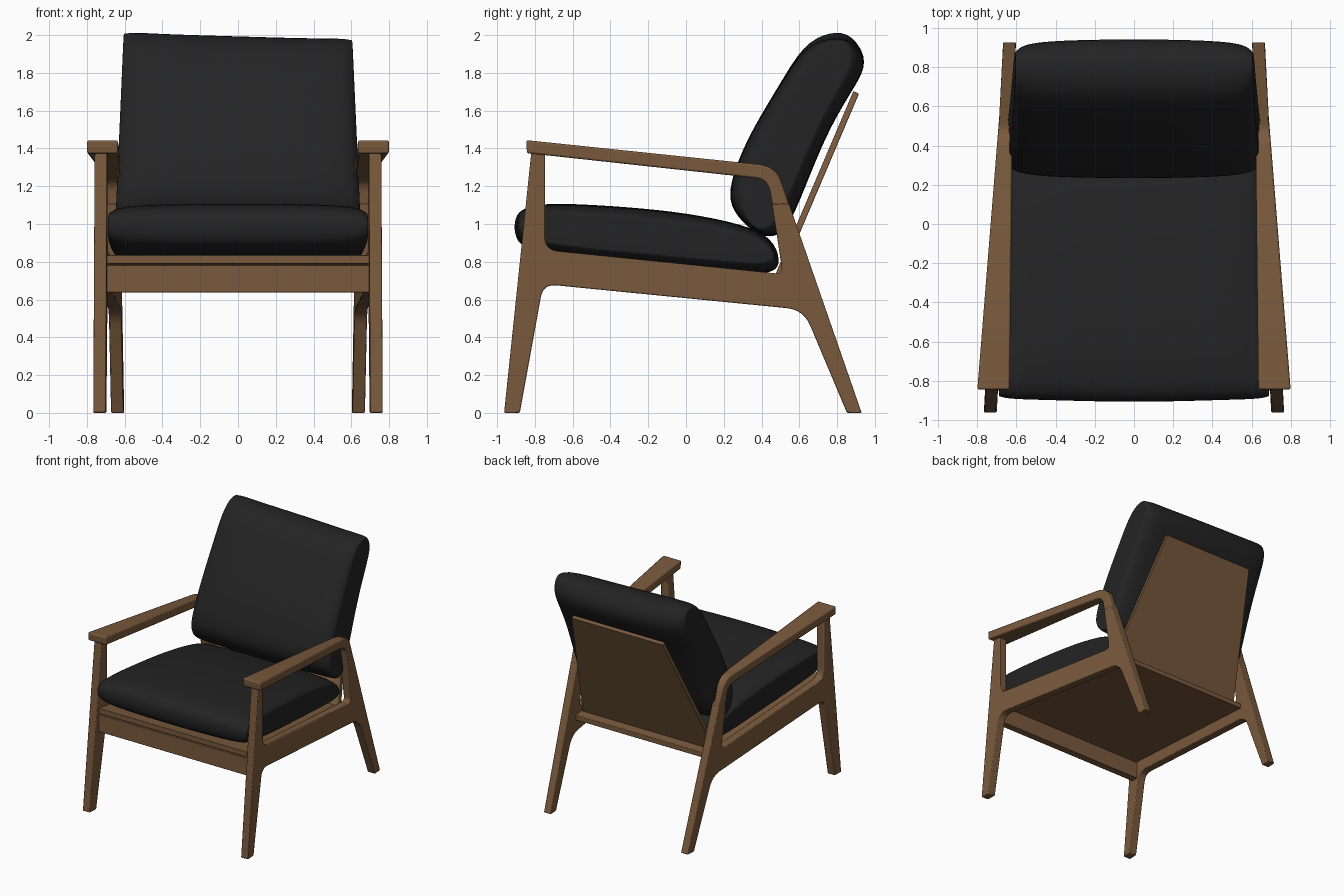
import bpy, bmesh, math
from mathutils import Vector

if "Cube" in bpy.data.objects:
    bpy.data.objects.remove(bpy.data.objects["Cube"])


def material(name, rgb):
    m = bpy.data.materials.new(name)
    m.diffuse_color = (*rgb, 1)
    m.use_nodes = True
    m.node_tree.nodes["Principled BSDF"].inputs["Base Color"].default_value = m.diffuse_color
    return m


WOOD = material("walnut_wood", (0.195, 0.102, 0.047))
FABRIC = material("black_fabric", (0.017, 0.017, 0.017))


def finish(name, bm, mat, angle):
    bmesh.ops.recalc_face_normals(bm, faces=bm.faces)
    me = bpy.data.meshes.new(name)
    bm.to_mesh(me)
    bm.free()
    me.materials.append(mat)
    ob = bpy.data.objects.new(name, me)
    bpy.context.collection.objects.link(ob)
    bpy.context.view_layer.objects.active = ob
    ob.select_set(True)
    bpy.ops.object.shade_smooth_by_angle(angle=math.radians(angle))
    ob.select_set(False)
    return ob


def fillet(corners, steps=6):
    """Round each (y, z, radius) corner of a closed outline."""
    out, n = [], len(corners)
    for i, c in enumerate(corners):
        p = Vector(c[:2])
        if len(c) < 3:
            out.append(p)
            continue
        a = p + (Vector(corners[i - 1][:2]) - p).normalized() * c[2]
        b = p + (Vector(corners[(i + 1) % n][:2]) - p).normalized() * c[2]
        for k in range(steps + 1):
            t = k / steps
            out.append(a * (1 - t) ** 2 + p * 2 * t * (1 - t) + b * t * t)
    return out


def board(name, corners, lo, hi, bevel=0.006, mirror=False):
    """Side outline stretched in x between lo(y, z) and hi(y, z)."""
    pts = fillet(corners)
    bm = bmesh.new()
    left = [bm.verts.new((lo(*p), *p)) for p in pts]
    right = [bm.verts.new((hi(*p), *p)) for p in pts]
    bm.faces.new(left)
    bm.faces.new(right)
    for i in range(len(pts)):
        j = (i + 1) % len(pts)
        bm.faces.new((left[i], left[j], right[j], right[i]))
    ob = finish(name, bm, WOOD, 35)
    b = ob.modifiers.new("soft_edges", 'BEVEL')
    b.width, b.segments, b.limit_method = bevel, 2, 'ANGLE'
    b.angle_limit = math.radians(40)
    if mirror:
        ob.modifiers.new("other_side", 'MIRROR')
    return ob


def cushion(name, profile, axis, half_width, skew):
    """Pillow: side profile lofted across x, thinner towards both ends."""
    axis = Vector(axis).normalized()
    normal = Vector((-axis.y, axis.x))
    mid = sum((Vector(p) for p in profile), Vector((0, 0))) / len(profile)
    half = [(0, 1, 1), (0.35, 0.995, 0.99), (0.65, 0.985, 0.97), (0.86, 0.98, 0.9),
            (0.96, 0.97, 0.78), (1.0, 0.955, 0.6)]
    stations = [(-t, a, b) for t, a, b in half[:0:-1]] + half
    bm = bmesh.new()
    rings = []
    for t, along, thick in stations:
        ring = []
        for p in profile:
            d = Vector(p) - mid
            q = mid + axis * d.dot(axis) * along + normal * d.dot(normal) * thick
            ring.append(bm.verts.new((t * half_width(*q), q.x, q.y + skew(t, q.y))))
        rings.append(ring)
    n = len(profile)
    for r, s in zip(rings, rings[1:]):
        for i in range(n):
            bm.faces.new((r[i], r[(i + 1) % n], s[(i + 1) % n], s[i]))
    # End caps, with an inner loop to keep them flat
    for ring in (rings[0], rings[-1]):
        cap = bm.faces.new(ring)
        bmesh.ops.inset_individual(bm, faces=[cap], thickness=0.03)
    ob = finish(name, bm, FABRIC, 180)
    ob.modifiers.new("smooth", 'SUBSURF').levels = 2
    ob.modifiers["smooth"].render_levels = 2
    return ob


# Side frames: legs and seat rail in one piece, closer together at the back
def frame_x(y):
    return 0.733 - 0.052 * (y + 0.95)


board("side_frame",
      [(-0.963, 0), (-0.88, 0), (-0.756, 0.682, 0.07), (0.622, 0.546, 0.09),
       (0.852, 0), (0.93, 0), (0.545, 1.11), (0.455, 1.11), (0.512, 0.735, 0.04),
       (-0.747, 0.863, 0.07), (-0.747, 1.40), (-0.817, 1.40)],
      lambda y, z: frame_x(y) - 0.033, lambda y, z: frame_x(y) + 0.033, mirror=True)


# Armrests: wide at the front, bending down into the rear legs
def arm_t(y):
    return (y + 0.846) / 1.346


board("armrest",
      [(-0.846, 1.444, 0.015), (0.477, 1.306, 0.09), (0.548, 1.10), (0.457, 1.10),
       (0.435, 1.236, 0.07), (-0.842, 1.375, 0.01)],
      lambda y, z: 0.635 - 0.015 * arm_t(y), lambda y, z: 0.80 - 0.108 * arm_t(y),
      bevel=0.009, mirror=True)

# Front rail, seat panel and tapered back panel
board("front_rail", [(-0.85, 0.637), (-0.79, 0.637), (-0.79, 0.782), (-0.85, 0.782)],
      lambda y, z: -0.70, lambda y, z: 0.70, bevel=0.004)
board("seat_panel", [(-0.85, 0.79), (0.57, 0.648), (0.57, 0.69), (-0.85, 0.835)],
      lambda y, z: 0.01 - frame_x(y), lambda y, z: frame_x(y) - 0.01, bevel=0.004)


def back_x(z):
    return 0.615 - 0.195 * (z - 0.68) / 1.02


board("back_panel", [(0.487, 0.68), (0.916, 1.69), (0.886, 1.703), (0.455, 0.69)],
      lambda y, z: -back_x(z), lambda y, z: back_x(z), bevel=0.004)

# Cushions
cushion("seat_cushion",
        [(-0.912, 1.02), (-0.908, 0.92), (-0.84, 0.85), (-0.4, 0.80), (0, 0.765),
         (0.35, 0.735), (0.47, 0.742), (0.505, 0.80), (0.46, 0.93), (0.3, 1.0),
         (0, 1.06), (-0.3, 1.09), (-0.6, 1.108), (-0.77, 1.108), (-0.88, 1.08)],
        (1, -0.1), lambda y, z: 0.692 - 0.052 * (y + 0.9), lambda t, z: 0)
cushion("back_cushion",
        [(0.225, 1.18), (0.24, 1.07), (0.36, 0.945), (0.475, 0.92), (0.555, 1.0),
         (0.66, 1.27), (0.77, 1.53), (0.90, 1.74), (0.965, 1.86), (0.90, 1.99),
         (0.76, 2.01), (0.62, 1.95), (0.495, 1.74), (0.36, 1.52), (0.275, 1.34)],
        (0.42, 0.91), lambda y, z: 0.645 - 0.045 * (z - 1.1),
        lambda t, z: max(0, z - 1.4) * (0.035 * t * t - 0.03 * t - 0.01))
